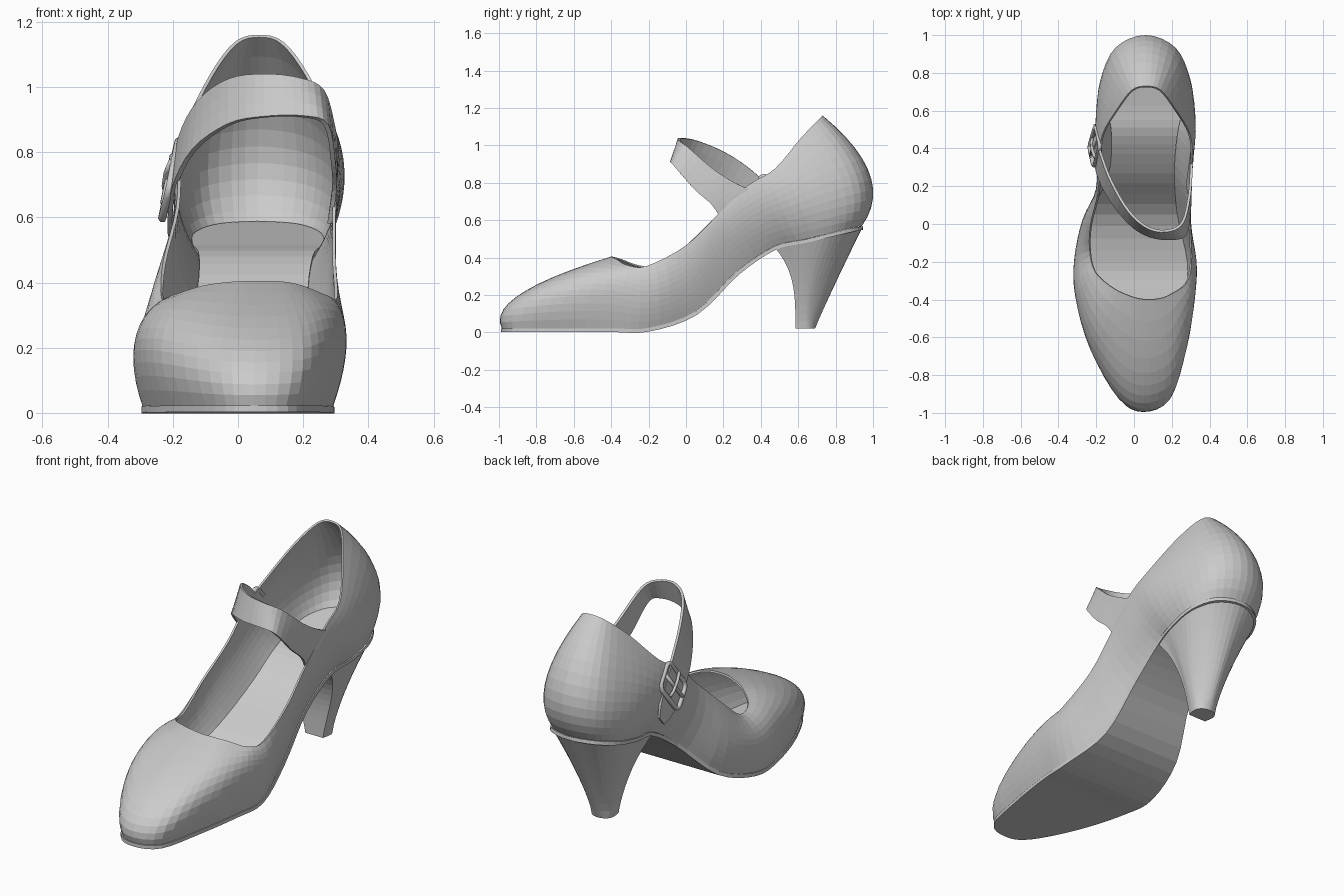
import bpy, bmesh, math
from mathutils import Vector

if "Cube" in bpy.data.objects:
    bpy.data.objects.remove(bpy.data.objects["Cube"])

grey = bpy.data.materials.new("light grey leather")
grey.diffuse_color = (0.6, 0.6, 0.6, 1)
grey.use_nodes = True
grey.node_tree.nodes["Principled BSDF"].inputs["Base Color"].default_value = grey.diffuse_color


def finish(name, bm, thick=0):
    bmesh.ops.remove_doubles(bm, verts=bm.verts, dist=0.0004)
    me = bpy.data.meshes.new(name)
    bm.to_mesh(me)
    bm.free()
    ob = bpy.data.objects.new(name, me)
    bpy.context.collection.objects.link(ob)
    me.materials.append(grey)
    if thick:
        mod = ob.modifiers.new("thickness", 'SOLIDIFY')
        mod.thickness = thick
        mod.offset = -1
    return ob


def grid(rows, closed=False, caps=False):
    """Quad mesh through rows of points."""
    bm = bmesh.new()
    vs = [[bm.verts.new(p) for p in r] for r in rows]
    n = len(vs[0])
    for a, b in zip(vs, vs[1:]):
        for i in range(n if closed else n - 1):
            k = (i + 1) % n
            bm.faces.new((a[i], a[k], b[k], b[i]))
    if caps:
        bm.faces.new(vs[0][::-1])
        bm.faces.new(vs[-1])
    return bm


def smooth_path(keys, sub, closed):
    """Catmull-Rom through tuples of any length."""
    n = len(keys)
    get = (lambda i: keys[i % n]) if closed else (lambda i: keys[max(0, min(n - 1, i))])
    out = []
    for i in range(n if closed else n - 1):
        for s in range(sub):
            t = s / sub
            out.append([0.5 * (2 * b + (c - a) * t + (2 * a - 5 * b + 4 * c - d) * t * t
                               + (3 * b - a - 3 * c + d) * t ** 3)
                        for a, b, c, d in zip(get(i - 1), get(i), get(i + 1), get(i + 2))])
    if not closed:
        out.append(list(keys[-1]))
    return out


# Wall sections toe to heel: centre, then half width / y / z of
# bottom edge, bulge and topline, then left topline skew
STATIONS = [
    (.05, 0, -.985, .022, 0, -1.075, .20, 0, -.40, .405, 0),
    (.055, .12, -.925, .022, .185, -.98, .22, .075, -.395, .403, .01),
    (.02, .215, -.68, .022, .325, -.70, .28, .155, -.37, .39, .03),
    (0, .278, -.40, .022, .37, -.41, .29, .24, -.315, .36, .06),
    (0, .288, -.20, .024, .365, -.19, .23, .27, -.21, .355, .07),
    (0, .235, .05, .112, .315, .01, .30, .265, 0, .465, 0),
    (.04, .18, .27, .325, .27, .17, .50, .245, .17, .63, 0),
    (.055, .18, .47, .46, .285, .36, .62, .245, .33, .785, 0),
    (.06, .205, .63, .497, .31, .55, .70, .232, .475, .875, 0),
    (.06, .20, .78, .533, .30, .78, .75, .15, .615, 1.04, 0),
    (.06, .13, .895, .56, .21, 1.03, .80, .075, .71, 1.138, 0),
    (.06, 0, .94, .568, 0, 1.13, .83, 0, .73, 1.16, 0),
]


def section(st, side):
    m, hb, yb, zb, hc, yc, zc, ht, yt, zt, sk = st
    return (m + side * hb, yb, zb, m + side * hc, yc, zc,
            (m + .07) / 2 + side * ht, yt + (sk if side < 0 else 0), zt)


SUB, ROWS = 4, 11
ring = smooth_path([section(s, 1) for s in STATIONS]
                   + [section(s, -1) for s in STATIONS[-2:0:-1]], SUB, True)
N = len(ring)

# Upper: walls lofted from sole edge to topline
rows = []
for j in range(ROWS + 1):
    t = j / ROWS
    w = ((1 - t) ** 2, 2 * t * (1 - t), t * t)
    rows.append([Vector(sum(w[q] * c[3 * q + a] for q in range(3)) for a in range(3))
                 for c in ring])
finish("upper", grid(rows, closed=True), .01)


# Sole and insole: strips between the right and left bottom edges
def footbed(name, grow, lift, thick, across=6):
    strips = []
    for k in range(N // 2 + 1):
        r, l = Vector(ring[k][:3]), Vector(ring[-k % N][:3])
        d = Vector((grow if 0 < k < N // 2 else 0, 0, 0))
        r, l = r + d, l - d
        strip = [l.lerp(r, i / across) for i in range(across + 1)]
        strips.append([Vector((p.x, p.y * (1 + grow), p.z + lift)) for p in strip])
    return finish(name, grid(strips), thick)


footbed("outsole", .005, 0, .02)
footbed("insole", -.006, .02, .012)

# Heel: seat outline tapering to a small D shaped tip
a = 7 * SUB
seat = [Vector(c[:3]) for c in ring[a:N - a + 1]]
rows = []
for j in range(13):
    s = j / 12
    row = []
    for p in seat:
        v = max(0, min(1, (p.y - .47) / .47))
        wx = 1 - (1 - s) ** 1.2
        wy = 1 - (1 - s) ** (3.4 - 2.35 * v)
        x = .06 + (p.x - .06) * (1.03 - .73 * wx)
        y = p.y + .006 * v
        y += (.585 + .105 * v - y) * wy
        row.append(Vector((x, y, (p.z - .001) * (1 - s) + .02 * s)))
    rows.append(row)
finish("heel", grid(rows[::-1], closed=True, caps=True))

# Strap: lower edge and upper edge points from right side to left side
STRAP = [
    (.288, .20, .58, .312, .38, .75),
    (.302, .14, .68, .31, .28, .79),
    (.30, .05, .76, .30, .15, .87),
    (.277, -.06, .885, .265, .01, .99),
    (.20, -.085, .912, .19, -.04, 1.028),
    (.08, -.07, .91, .08, -.03, 1.04),
    (-.03, .0, .888, -.03, .06, 1.025),
    (-.14, .14, .81, -.125, .22, .957),
    (-.203, .28, .69, -.185, .38, .842),
    (-.217, .42, .57, -.212, .51, .68),
    (-.210, .49, .53, -.210, .53, .58),
]
edge = smooth_path(STRAP, 4, False)
rows = [[Vector(e[:3]).lerp(Vector(e[3:]), i / 3) for i in range(4)] for e in edge]
finish("strap", grid(rows), .014)


# Buckle: tubes laid in the strap's plane
def tube(name, pts, radius, cyclic):
    cu = bpy.data.curves.new(name, 'CURVE')
    cu.dimensions = '3D'
    cu.bevel_depth = radius
    cu.bevel_resolution = 1
    cu.use_fill_caps = True
    sp = cu.splines.new('POLY')
    sp.points.add(len(pts) - 1)
    for sp_pt, p in zip(sp.points, pts):
        sp_pt.co = (*p, 1)
    sp.use_cyclic_u = cyclic
    tmp = bpy.data.objects.new(name + "_path", cu)
    bpy.context.collection.objects.link(tmp)
    bpy.context.view_layer.update()
    me = bpy.data.meshes.new_from_object(tmp.evaluated_get(bpy.context.evaluated_depsgraph_get()))
    bpy.data.objects.remove(tmp)
    bm = bmesh.new()
    bm.from_mesh(me)
    finish(name, bm)


centre = Vector((-.207, .41, .715))
along = Vector((-.16, .72, -.67)).normalized()
wide = Vector((.16, .55, .80)).normalized()
out = Vector((-1, 0, .2)).normalized()


def rounded(u, v, r):
    pts = []
    for q, (su, sv) in enumerate([(1, 1), (-1, 1), (-1, -1), (1, -1)]):
        for k in range(4):
            ang = math.radians(90 * q + 30 * k)
            pts.append(centre + along * (su * (u - r) + r * math.cos(ang))
                       + wide * (sv * (v - r) + r * math.sin(ang)))
    return pts


tube("buckle_frame", rounded(.075, .10, .03), .013, True)
tube("buckle_prong", [centre + along * u + out * h
                      for u, h in ((-.08, .012), (-.03, .018), (.03, .014), (.06, .004))], .009, False)
# Keeper bar across the strap
tube("buckle_bar", [centre + wide * v + out * .008 for v in (-.09, 0, .09)], .01, False)
